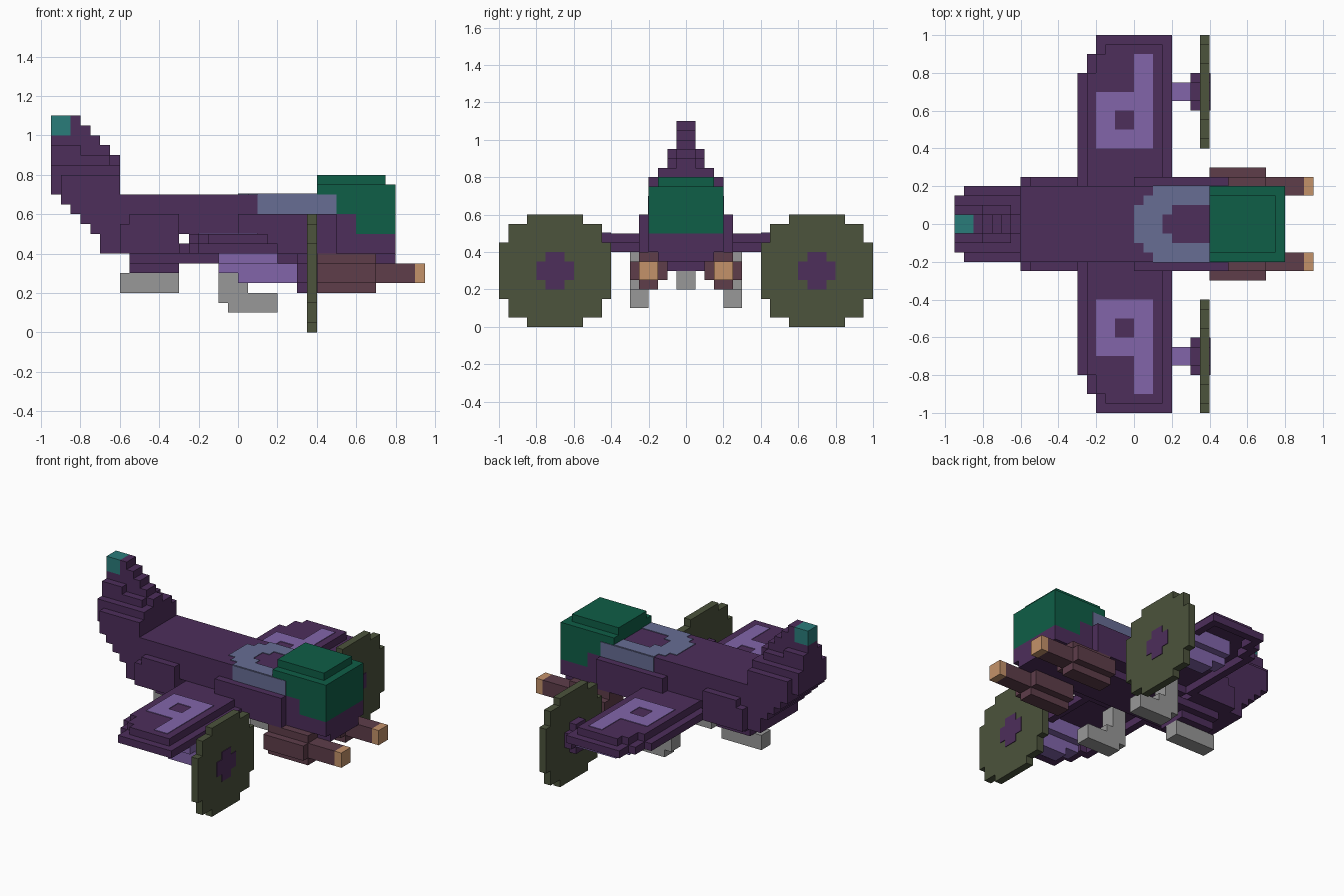
import bpy
import bmesh
from mathutils import Matrix, Vector

cube = bpy.data.objects.get("Cube")
if cube:
    bpy.data.objects.remove(cube, do_unlink=True)


def material(name, rgb):
    """Flat material from an 8-bit sRGB colour."""
    lin = [((c / 255 + 0.055) / 1.055) ** 2.4 for c in rgb]
    m = bpy.data.materials.new(name)
    m.use_nodes = True
    m.diffuse_color = (*lin, 1)
    m.node_tree.nodes["Principled BSDF"].inputs["Base Color"].default_value = (*lin, 1)
    return m


PURPLE = material("dark purple", (77, 46, 91))
LAVENDER = material("lavender", (130, 101, 170))
GREEN = material("deep green", (15, 94, 71))
SLATE = material("slate blue", (103, 109, 148))
TEAL = material("teal", (42, 124, 122))
GREY = material("grey", (152, 152, 152))
BROWN = material("plum brown", (94, 61, 74))
TAN = material("tan", (196, 146, 106))
OLIVE = material("olive", (76, 83, 60))


def part(name, mat, boxes, mirror=False):
    """One object from boxes (x0, x1, y0, y1, z0, z1), optionally mirrored in y."""
    bm = bmesh.new()
    for x0, x1, y0, y1, z0, z1 in boxes:
        centre = Vector(((x0 + x1) / 2, (y0 + y1) / 2, (z0 + z1) / 2))
        size = Matrix.Diagonal((x1 - x0, y1 - y0, z1 - z0, 1))
        bmesh.ops.create_cube(bm, size=1, matrix=Matrix.Translation(centre) @ size)
    mesh = bpy.data.meshes.new(name)
    bm.to_mesh(mesh)
    bm.free()
    mesh.materials.append(mat)
    ob = bpy.data.objects.new(name, mesh)
    bpy.context.collection.objects.link(ob)
    if mirror:
        mod = ob.modifiers.new("mirror", "MIRROR")
        mod.use_axis = (False, True, False)
        mod.use_mirror_merge = False
    return ob


def mid(x0, x1, half, z0, z1):
    """Box centred on y = 0."""
    return (x0, x1, -half, half, z0, z1)


def disc(x0, x1, y, z, steps):
    """Stepped disc facing x, from (half width, half height) pairs."""
    return [(x0, x1, y - a, y + a, z - b, z + b) for a, b in steps]


CROSS = [(0.1, 0.05), (0.05, 0.1)]

# Fuselage, leaving room for the canopy
part("fuselage", PURPLE, [
    mid(-0.6, 0.5, 0.2, 0.6, 0.7),
    mid(-0.6, 0.6, 0.2, 0.5, 0.6),
    mid(-0.6, -0.3, 0.2, 0.4, 0.5),
    mid(-0.25, 0.8, 0.2, 0.4, 0.5),
    mid(-0.55, 0.8, 0.15, 0.35, 0.4),
    mid(-0.55, -0.3, 0.1, 0.3, 0.35)])
part("side_panel", PURPLE, [
    (0, 0.5, 0.2, 0.25, 0.4, 0.6),
    (-0.6, -0.55, 0.2, 0.25, 0.4, 0.55),
    (-0.55, -0.3, 0.2, 0.25, 0.4, 0.6)], mirror=True)

# Upswept tail: stepped underside, then narrowing layers and the fin stairs
tail = [mid(-0.9 + 0.05 * i, -0.6, 0.2, 0.65 - 0.05 * i, 0.7 - 0.05 * i) for i in range(4)]
tail += [mid(-0.7, -0.6, 0.2, 0.4, 0.5),
         mid(-0.9, -0.6, 0.2, 0.7, 0.8),
         mid(-0.95, -0.6, 0.15, 0.7, 0.85),
         mid(-0.95, -0.65, 0.1, 0.85, 0.9),
         mid(-0.95, -0.8, 0.1, 0.9, 0.95),
         mid(-0.95, -0.85, 0.05, 0.95, 1.0)]
tail += [mid(-0.85 + 0.05 * i, -0.8 + 0.05 * i, 0.05, 0.85, 1.1 - 0.05 * i) for i in range(5)]
part("tail", PURPLE, tail)
part("tail_light", TEAL, [mid(-0.95, -0.85, 0.05, 1.0, 1.1)])

# Canopy wrapping down to the nose
part("canopy", GREEN, [
    mid(0.6, 0.8, 0.2, 0.5, 0.6),
    mid(0.5, 0.8, 0.2, 0.6, 0.7),
    mid(0.4, 0.8, 0.2, 0.7, 0.75),
    mid(0.4, 0.75, 0.15, 0.75, 0.8)])

# Painted horseshoe behind the canopy, and its side bands
T = 0.004
part("horseshoe_band", SLATE, [
    mid(0, 0.05, 0.1, 0.7, 0.7 + T),
    mid(0.05, 0.15, 0.15, 0.7, 0.7 + T),
    (0.15, 0.2, 0.05, 0.15, 0.7, 0.7 + T),
    (0.2, 0.4, 0.1, 0.2, 0.7, 0.7 + T),
    (0.1, 0.2, 0.15, 0.2, 0.7, 0.7 + T),
    (0.1, 0.5, 0.2, 0.2 + T, 0.6, 0.7)], mirror=True)

# Wings: stepped top layer over an open-bottomed rim
part("wing", PURPLE, [
    (-0.25, 0.15, 0.2, 0.8, 0.45, 0.5),
    (-0.2, 0.15, 0.8, 0.9, 0.45, 0.5),
    (-0.15, 0.15, 0.9, 0.95, 0.45, 0.5),
    (0.15, 0.2, 0.2, 1.0, 0.4, 0.45),
    (-0.2, 0.2, 0.95, 1.0, 0.4, 0.45),
    (-0.3, -0.25, 0.2, 0.8, 0.4, 0.45),
    (-0.25, -0.2, 0.75, 0.9, 0.4, 0.45),
    (-0.2, -0.15, 0.85, 1.0, 0.4, 0.45)], mirror=True)
part("wing_marking", LAVENDER, [
    (0, 0.1, 0.4, 0.9, 0.5, 0.5 + T),
    (-0.2, -0.1, 0.4, 0.7, 0.5, 0.5 + T),
    (-0.1, 0, 0.4, 0.5, 0.5, 0.5 + T),
    (-0.1, 0, 0.6, 0.7, 0.5, 0.5 + T)], mirror=True)

# Engines and propellers
part("engine", LAVENDER, [
    (-0.1, 0.15, 0.6, 0.8, 0.35, 0.45),
    (0.15, 0.2, 0.6, 0.8, 0.35, 0.4),
    (-0.1, 0.2, 0.65, 0.75, 0.3, 0.35),
    (0, 0.3, 0.65, 0.75, 0.25, 0.35)], mirror=True)
part("propeller_disc", OLIVE, disc(0.35, 0.4, 0.7, 0.3,
     [(0.3, 0.15), (0.25, 0.25), (0.15, 0.3)]), mirror=True)
part("propeller_hub", PURPLE, disc(0.3, 0.4 + T, 0.7, 0.3, CROSS), mirror=True)

# Guns under the nose
part("gun_body", BROWN, disc(0.4, 0.7, 0.2, 0.3, CROSS)
     + [(0.7, 0.9, 0.15, 0.25, 0.25, 0.35)], mirror=True)
part("gun_muzzle", TAN, [(0.9, 0.95, 0.15, 0.25, 0.25, 0.35)], mirror=True)

# Landing gear
part("front_gear", GREY, [
    (-0.1, 0, 0.2, 0.3, 0.15, 0.4),
    (0, 0.05, 0.2, 0.3, 0.15, 0.25),
    (-0.05, 0.2, 0.2, 0.3, 0.1, 0.2)], mirror=True)
part("tail_skid", GREY, [mid(-0.6, -0.3, 0.05, 0.2, 0.3)])
